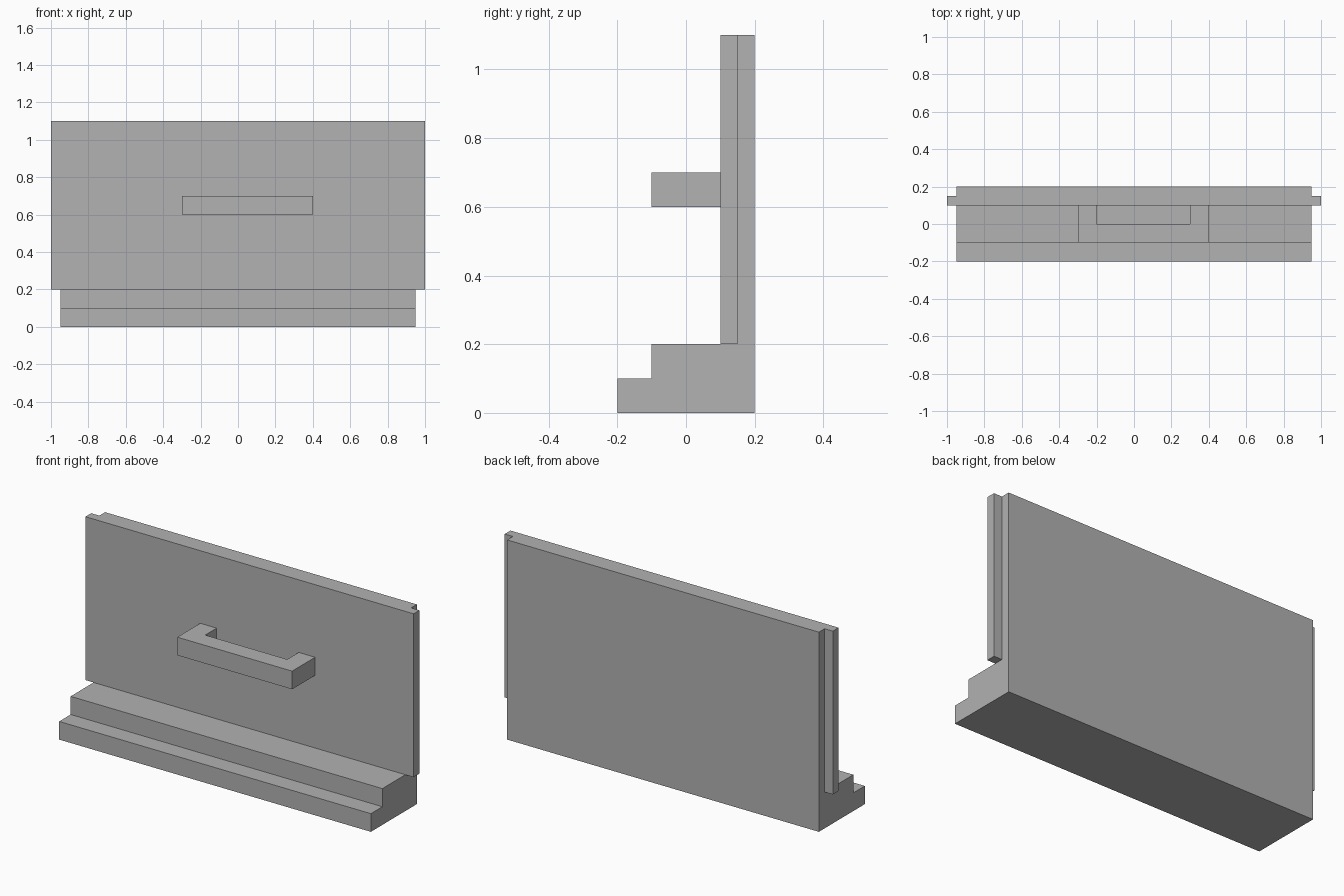
import bpy
import bmesh
from mathutils import Vector

cube = bpy.data.objects.get("Cube")
if cube:
    bpy.data.objects.remove(cube, do_unlink=True)

grey = bpy.data.materials.new("plain_grey")
grey.use_nodes = True
colour = (0.445, 0.445, 0.445, 1)
grey.diffuse_color = colour
grey.node_tree.nodes["Principled BSDF"].inputs["Base Color"].default_value = colour


def extrude_profile(name, points, direction):
    """Fill a closed outline and extrude it into a solid."""
    bm = bmesh.new()
    face = bm.faces.new([bm.verts.new(p) for p in points])
    result = bmesh.ops.extrude_face_region(bm, geom=[face], use_keep_orig=True)
    moved = [v for v in result["geom"] if isinstance(v, bmesh.types.BMVert)]
    bmesh.ops.translate(bm, verts=moved, vec=Vector(direction))
    bmesh.ops.recalc_face_normals(bm, faces=bm.faces)
    mesh = bpy.data.meshes.new(name)
    bm.to_mesh(mesh)
    bm.free()
    mesh.materials.append(grey)
    obj = bpy.data.objects.new(name, mesh)
    bpy.context.collection.objects.link(obj)
    return obj


half_width = 0.95
front, back = 0.1, 0.2
base_top, top = 0.2, 1.1

# Upright panel with a stepped foot, from its side outline
side = [(-0.2, 0), (back, 0), (back, top), (front, top),
        (front, base_top), (-0.1, base_top), (-0.1, 0.1), (-0.2, 0.1)]
extrude_profile("panel_and_stepped_base",
                [(-half_width, y, z) for y, z in side], (2 * half_width, 0, 0))

# Thin tongues along both side edges of the panel
for label, sign in (("left", 1), ("right", -1)):
    plan = [(half_width, front), (1, front), (1, 0.15), (half_width, 0.15)]
    extrude_profile(label + "_tongue",
                    [(sign * x, y, base_top) for x, y in plan],
                    (0, 0, top - base_top))

# U-shaped handle, slightly off centre
grip = [(-0.3, front), (-0.3, -0.1), (0.4, -0.1), (0.4, front),
        (0.3, front), (0.3, 0), (-0.2, 0), (-0.2, front)]
extrude_profile("handle", [(x, y, 0.6) for x, y in grip], (0, 0, 0.1))
